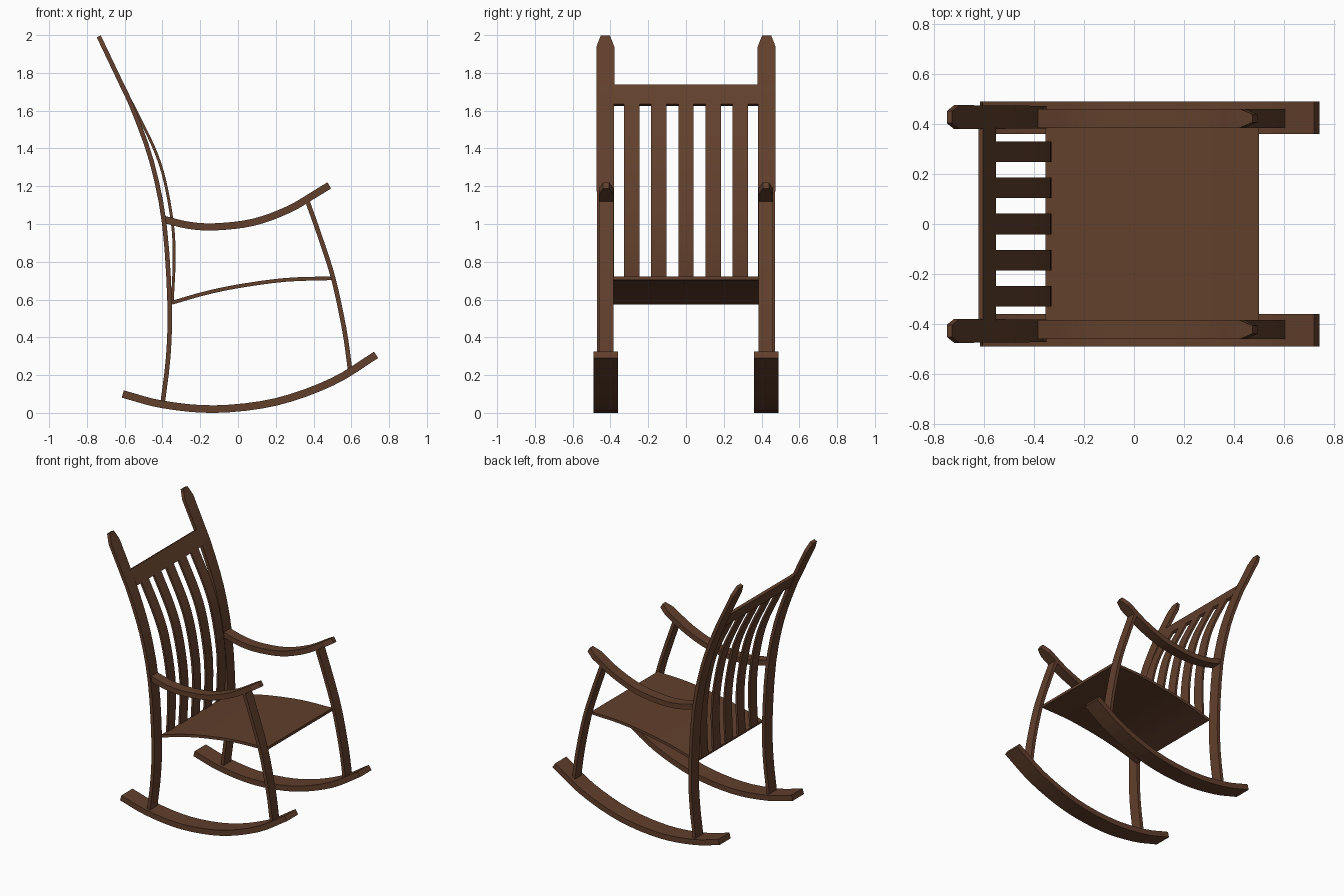
import bpy, bmesh
from mathutils import Vector

if "Cube" in bpy.data.objects:
    bpy.data.objects.remove(bpy.data.objects["Cube"])

wood = bpy.data.materials.new("brown_wood")
wood.diffuse_color = (0.12, 0.05, 0.025, 1)
wood.use_nodes = True
wood.node_tree.nodes["Principled BSDF"].inputs["Base Color"].default_value = wood.diffuse_color


def smooth_path(pts, steps):
    """Catmull-Rom curve through (x, z) points."""
    p = [Vector(q) for q in pts]
    p = [2 * p[0] - p[1]] + p + [2 * p[-1] - p[-2]]
    out = []
    for i in range(1, len(p) - 2):
        a, b, c, d = p[i - 1:i + 3]
        for k in range(steps):
            t = k / steps
            out.append(0.5 * (2 * b + (c - a) * t + (2 * a - 5 * b + 4 * c - d) * t ** 2
                              + (3 * b - a - 3 * c + d) * t ** 3))
    return out + [p[-2]]


def strip(name, pts, thick, y, half0, half1=None, tip=None, steps=4):
    """Bent board: side path in xz, thickness across it, width along y.
    tip = (length, half width) adds a tapered end."""
    half1 = half1 or half0
    path = smooth_path(pts, steps)
    n = len(path) - 1
    halves = [half0 + (half1 - half0) * i / n for i in range(n + 1)]
    if tip:
        path.append(path[-1] + (path[-1] - path[-2]).normalized() * tip[0])
        halves.append(tip[1])
    bm = bmesh.new()
    rings = []
    for i, (p, h) in enumerate(zip(path, halves)):
        t = (path[min(i + 1, len(path) - 1)] - path[max(i - 1, 0)]).normalized()
        nrm = Vector((-t.y, t.x)) * thick / 2
        rings.append([bm.verts.new((p.x + s * nrm.x, y + w * h, p.y + s * nrm.y))
                      for s, w in ((-1, -1), (-1, 1), (1, 1), (1, -1))])
    for a, b in zip(rings, rings[1:]):
        for k in range(4):
            bm.faces.new((a[k], a[(k + 1) % 4], b[(k + 1) % 4], b[k]))
    bm.faces.new(rings[0])
    bm.faces.new(rings[-1])
    bmesh.ops.recalc_face_normals(bm, faces=bm.faces)
    me = bpy.data.meshes.new(name)
    bm.to_mesh(me)
    bm.free()
    me.materials.append(wood)
    bpy.context.collection.objects.link(bpy.data.objects.new(name, me))


# Side frames
for side, s in (("left", -1), ("right", 1)):
    strip("rocker_" + side, [(-0.61, 0.1), (-0.4, 0.045), (-0.12, 0.02), (0.2, 0.058),
                             (0.5, 0.165), (0.731, 0.307)], 0.04, s * 0.425, 0.065)
    strip("back_post_" + side, [(-0.4, 0.045), (-0.369, 0.3), (-0.362, 0.58), (-0.39, 1.0),
                                (-0.457, 1.33), (-0.553, 1.6), (-0.612, 1.73), (-0.708, 1.932)],
          0.024, s * 0.427, 0.043, 0.048, tip=(0.068, 0.024), steps=3)
    strip("front_leg_" + side, [(0.593, 0.23), (0.563, 0.44), (0.505, 0.71), (0.435, 0.93),
                                (0.368, 1.12)], 0.024, s * 0.4225, 0.038)
    strip("armrest_" + side, [(-0.395, 1.025), (-0.26, 0.993), (-0.12, 0.985), (0.08, 1.009),
                              (0.27, 1.078), (0.432, 1.173)], 0.038, s * 0.4225, 0.038,
          tip=(0.06, 0.016))

# Seat panel
strip("seat", [(-0.35, 0.583), (-0.18, 0.632), (0, 0.67), (0.25, 0.704), (0.5, 0.713)],
      0.02, 0, 0.385)

# Top rail between the posts
strip("top_rail", [(-0.56, 1.63), (-0.612, 1.735)], 0.02, 0, 0.385)

# Curved back slats
for i in range(5):
    strip(f"back_slat_{i + 1}", [(-0.348, 0.585), (-0.338, 0.81), (-0.347, 1.0), (-0.389, 1.235),
                                 (-0.448, 1.41), (-0.562, 1.64)], 0.015, (i - 2) * 0.144, 0.041)
